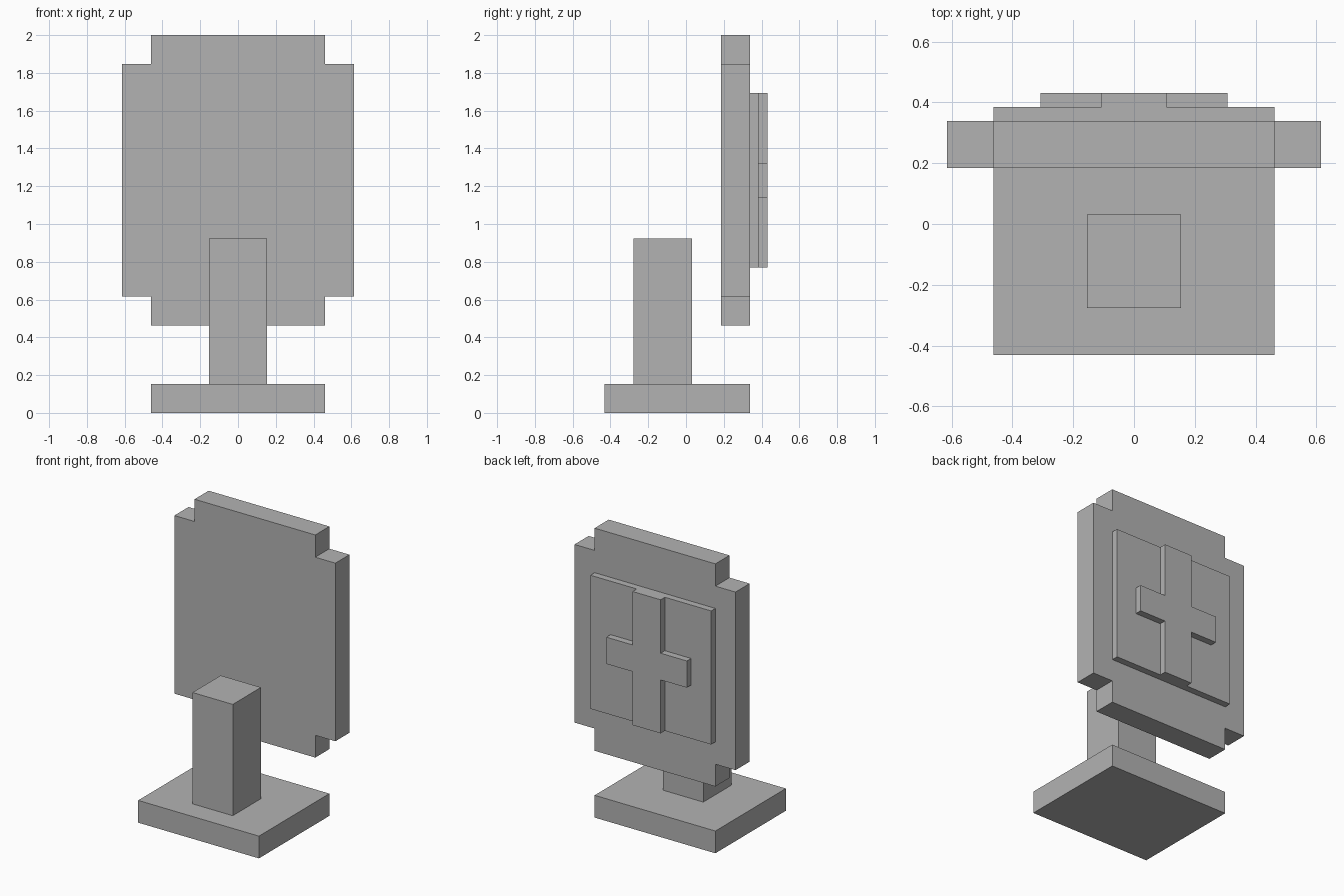
import bpy
import bmesh

default_cube = bpy.data.objects.get("Cube")
if default_cube:
    bpy.data.objects.remove(default_cube, do_unlink=True)

U = 2 / 13  # one block of the model's grid

grey = bpy.data.materials.new("plain_grey")
grey.use_nodes = True
grey.diffuse_color = (0.45, 0.45, 0.45, 1)
grey.node_tree.nodes["Principled BSDF"].inputs["Base Color"].default_value = grey.diffuse_color


def add_prism(name, outline, y_front, y_back):
    """Extrude an (x, z) outline from y_front to y_back."""
    bm = bmesh.new()
    face = bm.faces.new([bm.verts.new((x, y_front, z)) for x, z in outline])
    moved = bmesh.ops.extrude_face_region(bm, geom=[face])["geom"]
    verts = [v for v in moved if isinstance(v, bmesh.types.BMVert)]
    bmesh.ops.translate(bm, verts=verts, vec=(0, y_back - y_front, 0))
    bmesh.ops.recalc_face_normals(bm, faces=bm.faces)
    mesh = bpy.data.meshes.new(name)
    bm.to_mesh(mesh)
    bm.free()
    mesh.materials.append(grey)
    obj = bpy.data.objects.new(name, mesh)
    bpy.context.collection.objects.link(obj)
    return obj


def rectangle(half_width, bottom, top):
    return [(-half_width, bottom), (half_width, bottom), (half_width, top), (-half_width, top)]


def plus_outline(wide, narrow, tall, short, centre):
    """Twelve-cornered outline: a rectangle with its corners notched."""
    corner = [(wide, short), (narrow, short), (narrow, tall)]
    quarters = [(1, 1, 1), (-1, 1, -1), (-1, -1, 1), (1, -1, -1)]
    return [(sx * x, centre + sz * z) for sx, sz, step in quarters for x, z in corner[::step]]


# Foot and upright post
add_prism("base", rectangle(3 * U, 0, U), -2.8 * U, 2.2 * U)
add_prism("post", rectangle(U, U, 6 * U), -1.8 * U, 0.2 * U)

# Board with notched corners
add_prism("board", plus_outline(4 * U, 3 * U, 5 * U, 4 * U, 8 * U), 1.2 * U, 2.2 * U)

# Raised back panel with a cross on it
add_prism("back_panel", rectangle(3 * U, 5 * U, 11 * U), 2.2 * U, 2.5 * U)
add_prism("back_cross", plus_outline(2 * U, 0.7 * U, 3 * U, 0.6 * U, 8 * U), 2.5 * U, 2.8 * U)
